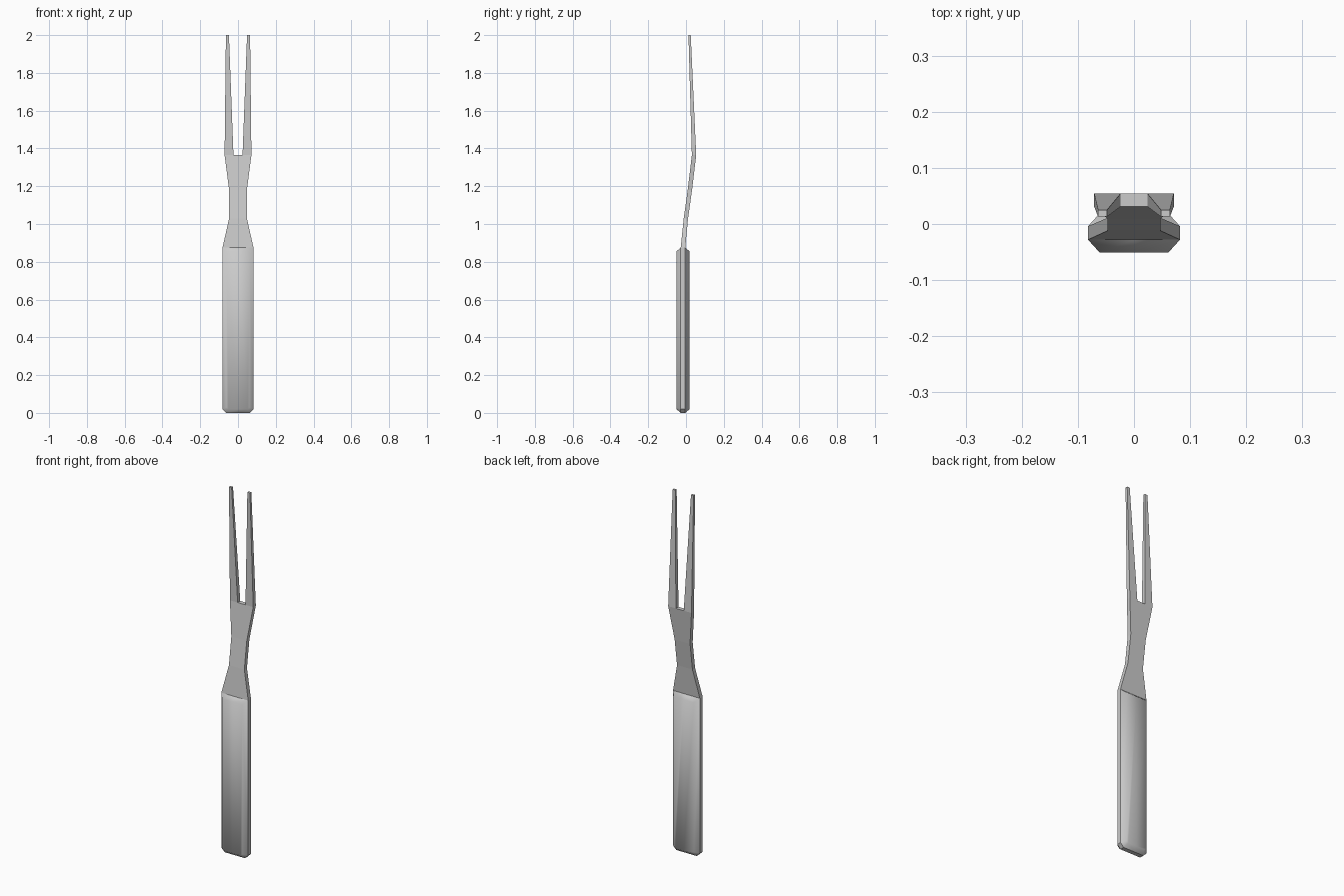
import bpy, bmesh

cube = bpy.data.objects.get("Cube")
if cube:
    bpy.data.objects.remove(cube, do_unlink=True)

steel = bpy.data.materials.new("grey_steel")
steel.use_nodes = True
grey = (0.6, 0.6, 0.6, 1)
steel.diffuse_color = grey
steel.node_tree.nodes["Principled BSDF"].inputs["Base Color"].default_value = grey


def finish(name, bm, smooth=False):
    bmesh.ops.recalc_face_normals(bm, faces=bm.faces)
    mesh = bpy.data.meshes.new(name)
    bm.to_mesh(mesh)
    bm.free()
    mesh.materials.append(steel)
    obj = bpy.data.objects.new(name, mesh)
    bpy.context.collection.objects.link(obj)
    for face in mesh.polygons:
        face.use_smooth = smooth
    return obj


def loft(bm, sections):
    """Closed bar through rectangles (x0, x1, y front, y back, z)."""
    rings = [[bm.verts.new(p) for p in ((a, f, z), (b, f, z), (b, k, z), (a, k, z))]
             for a, b, f, k, z in sections]
    for low, high in zip(rings, rings[1:]):
        for i in range(4):
            j = (i + 1) % 4
            bm.faces.new((low[i], low[j], high[j], high[i]))
    bm.faces.new(rings[0])
    bm.faces.new(rings[-1])


W, TOP, CUT = 0.082, 0.875, 0.02
FRONT, BACK, THICK = -0.028, -0.004, 0.023

# Full tang, flaring neck and shoulders
bm = bmesh.new()
loft(bm, [(-w, w, f, b, z) for w, f, b, z in (
    (W - CUT, FRONT, BACK, 0), (W, FRONT, BACK, CUT), (W, FRONT, BACK, TOP),
    (0.047, -0.012, 0.011, 1.03), (0.047, 0.009, 0.032, 1.18),
    (0.071, 0.031, 0.054, 1.365))])
finish("blade", bm)

# Two tapering tines
for side, s in (("left", 1), ("right", -1)):
    bm = bmesh.new()
    loft(bm, [(s * 0.024, s * 0.071, 0.031, 0.054, 1.365),
              (s * 0.048, s * 0.064, 0.013, 0.025, 2.0)])
    finish(side + "_tine", bm)


# Bevelled handle scales on both faces of the tang
def outline(w, low, high, cut):
    return [(-w + cut, low), (0, low), (w - cut, low), (w, low + cut),
            (w, high), (0, high), (-w, high), (-w, low + cut)]


for name, y, d in (("front_scale", FRONT, -THICK), ("back_scale", BACK, THICK)):
    bm = bmesh.new()
    outer = [bm.verts.new((x, y, z)) for x, z in outline(W, 0, TOP, CUT)]
    inner = [bm.verts.new((x, y + d, z))
             for x, z in outline(W - 0.021, CUT, TOP - CUT, 0.01)]
    for i in range(8):
        j = (i + 1) % 8
        bm.faces.new((outer[i], outer[j], inner[j], inner[i]))
    for half in ((1, 2, 3, 4, 5), (5, 6, 7, 0, 1)):
        bm.faces.new([inner[i] for i in half])
    # Open shell: orient by the outward direction
    obj = finish(name, bm, smooth=True)
    if obj.data.polygons[8].normal.y * d < 0:
        obj.data.flip_normals()
